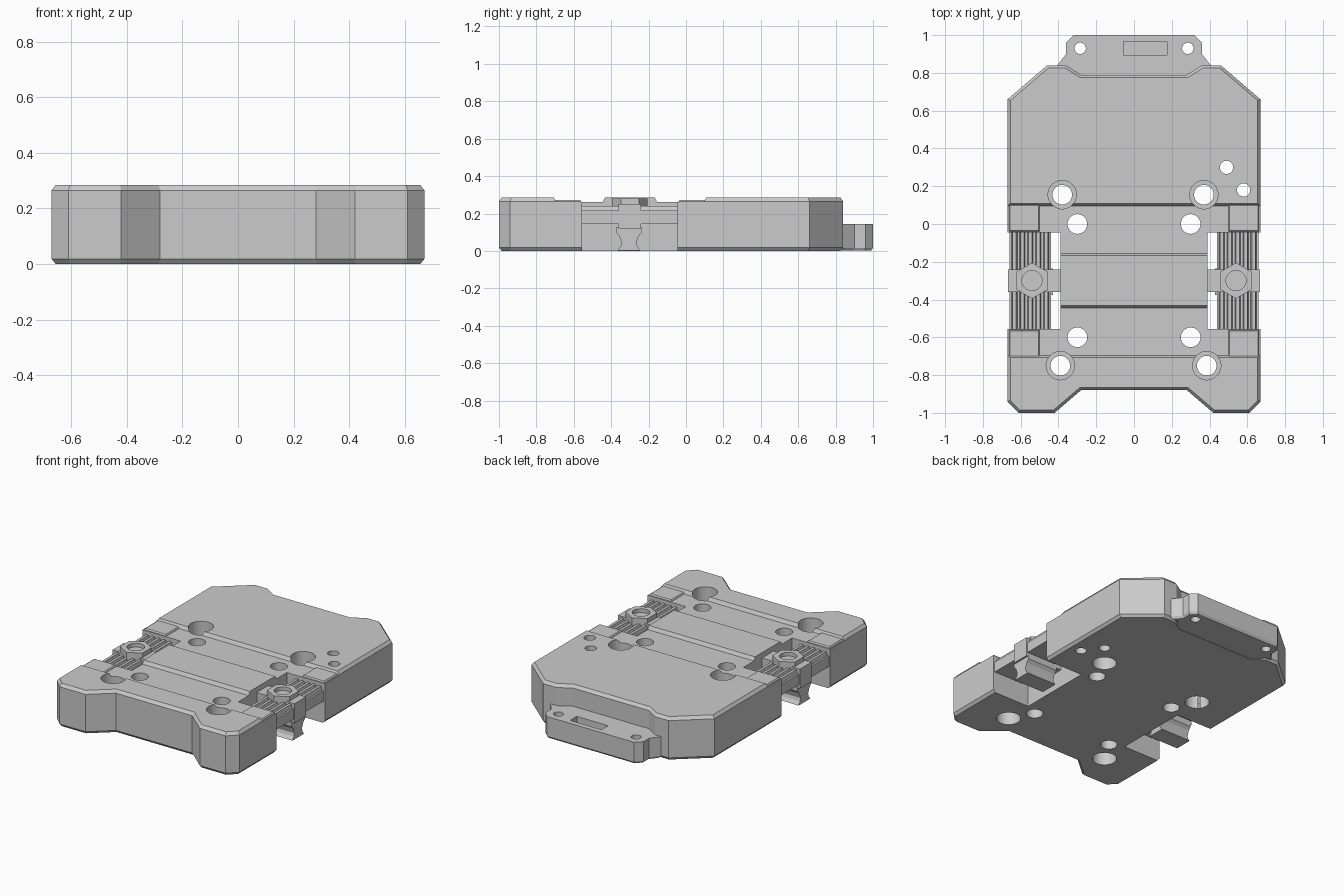
import bpy, bmesh, math

old = bpy.data.objects.get("Cube")
if old:
    bpy.data.objects.remove(old, do_unlink=True)

grey = bpy.data.materials.new("plain_grey")
grey.use_nodes = True
grey.diffuse_color = (0.6, 0.6, 0.6, 1)
grey.node_tree.nodes["Principled BSDF"].inputs["Base Color"].default_value = (0.6, 0.6, 0.6, 1)


def prism(name, points, axis, lo, hi, top_cut=None, bottom_cut=None):
    """Extrude a flat outline along an axis; cuts are (inset, height) chamfers."""
    place = {"x": lambda a, b, t: (t, a, b),
             "y": lambda a, b, t: (a, t, b),
             "z": lambda a, b, t: (a, b, t)}[axis]
    bm = bmesh.new()
    low = lo + (bottom_cut[1] if bottom_cut else 0)
    high = hi - (top_cut[1] if top_cut else 0)
    rings = [[bm.verts.new(place(a, b, t)) for a, b in points] for t in (low, high)]
    caps = [bm.faces.new(ring) for ring in rings]
    n = len(points)
    for i in range(n):
        j = (i + 1) % n
        bm.faces.new((rings[0][i], rings[0][j], rings[1][j], rings[1][i]))
    bmesh.ops.recalc_face_normals(bm, faces=bm.faces)
    for cap, cut in zip(caps, (bottom_cut, top_cut)):
        if cut:
            bmesh.ops.inset_region(bm, faces=[cap], thickness=cut[0], depth=cut[1],
                                   use_boundary=True, use_even_offset=True)
    mesh = bpy.data.meshes.new(name)
    bm.to_mesh(mesh)
    bm.free()
    mesh.materials.append(grey)
    ob = bpy.data.objects.new(name, mesh)
    bpy.context.collection.objects.link(ob)
    return ob


def box(name, x0, x1, y0, y1, z0, z1):
    return prism(name, [(x0, y0), (x1, y0), (x1, y1), (x0, y1)], "z", z0, z1)


def disc(name, x, y, r, z0, z1, sides=40):
    step = 2 * math.pi / sides
    ring = [(x + r * math.sin(i * step), y + r * math.cos(i * step)) for i in range(sides)]
    return prism(name, ring, "z", z0, z1)


def cut(target, cutter):
    mod = target.modifiers.new("cut", "BOOLEAN")
    mod.operation = "DIFFERENCE"
    mod.solver = "EXACT"
    mod.object = cutter
    bpy.context.view_layer.objects.active = target
    bpy.ops.object.modifier_apply(modifier=mod.name)
    bpy.data.objects.remove(cutter, do_unlink=True)


def mirrored(half):
    return half + [(-x, y) for x, y in reversed(half)]


H = 0.285
parts = []

# Main body with chamfered rims
half = [(0.28, -0.88), (0.42, -1.0), (0.61, -1.0), (0.67, -0.94), (0.67, 0.66),
        (0.46, 0.84), (0.36, 0.84), (0.28, 0.79)]
body = prism("body", mirrored(half), "z", 0, H, (0.015, 0.02), (0.015, 0.018))
parts.append(body)

# Shallow cross channels on the top, either side of a raised strip
for y0, y1 in ((-0.71, -0.43), (-0.17, 0.11)):
    cut(body, prism("channel_cutter", [(y0, 0.29), (y0 + 0.015, 0.262),
                                       (y1 - 0.015, 0.262), (y1, 0.29)], "x", -1, 1))

# Side pockets
for s in (-1, 1):
    x0, x1 = sorted((s * 0.39, s * 0.8))
    cut(body, box("pocket_cutter", x0, x1, -0.555, -0.045, -0.1, 0.4))

# Counterbored mounting holes
for x, y in ((-0.38, 0.155), (0.37, 0.155), (-0.39, -0.75), (0.385, -0.75)):
    cut(body, disc("hole_cutter", x, y, 0.052, -0.1, 0.4))
    cut(body, disc("upper_bore_cutter", x, y, 0.075, 0.17, 0.4))
    cut(body, disc("lower_bore_cutter", x, y, 0.075, -0.1, 0.1))

# Plain through holes
plain = [(s * 0.3, y, 0.052) for s in (-1, 1) for y in (0.0, -0.6)]
for x, y, r in plain + [(0.49, 0.3, 0.035), (0.58, 0.18, 0.035)]:
    cut(body, disc("hole_cutter", x, y, r, -0.1, 0.4))

# Rear tab with two holes and a blind slot
tab_half = [(0.3, 0.76), (0.36, 0.835), (0.41, 0.835), (0.36, 0.9), (0.36, 0.96), (0.32, 1.0)]
tab = prism("rear_tab", mirrored(tab_half), "z", 0.002, 0.145, None, (0.01, 0.015))
for s in (-1, 1):
    cut(tab, disc("hole_cutter", s * 0.285, 0.93, 0.03, -0.1, 0.3))
cut(tab, box("slot_cutter", -0.055, 0.175, 0.895, 0.965, 0.06, 0.3))
parts.append(tab)

# Clamp assembly on each side
for s, side in ((1, "left"), (-1, "right")):
    def span(a, b):
        return sorted((s * a, s * b))

    # Ribbed rail running front to back
    ribs = [(s * 0.44, 0.145), (s * 0.44, 0.215)]
    for i in range(5):
        x = 0.45 + i * 0.042
        ribs += [(s * x, 0.215), (s * (x + 0.006), 0.24),
                 (s * (x + 0.024), 0.24), (s * (x + 0.03), 0.215)]
    ribs += [(s * 0.66, 0.215), (s * 0.66, 0.145)]
    parts.append(prism(side + "_ribbed_rail", ribs, "y", -0.557, -0.043))

    # Cross bracket and hexagonal boss
    x0, x1 = span(0.385, 0.668)
    parts.append(box(side + "_bracket", x0, x1, -0.36, -0.24, 0.12, 0.25))
    boss = disc(side + "_hex_boss", s * 0.54, -0.3, 0.095, 0.2, 0.28, 6)
    cut(boss, disc("socket_cutter", s * 0.54, -0.3, 0.053, 0.255, 0.3))
    parts.append(boss)

    # Waisted clamp foot under the bracket
    foot = [(0.07, 0.125), (0.07, 0.1), (0.052, 0.08), (0.04, 0.045), (0.045, 0.025), (0.06, 0.003)]
    outline = [(y - 0.305, z) for y, z in mirrored(foot)]
    x0, x1 = span(0.43, 0.655)
    parts.append(prism(side + "_clamp_foot", outline, "x", x0, x1))

    # Raised end pads
    x0, x1 = span(0.5, 0.662)
    for end, y0, y1 in (("rear", -0.04, 0.105), ("front", -0.705, -0.56)):
        parts.append(prism(f"{side}_{end}_pad", [(x0, y0), (x1, y0), (x1, y1), (x0, y1)],
                           "z", 0.2, 0.272, (0.006, 0.008)))

# Soft shading on round walls only
bpy.ops.object.select_all(action="DESELECT")
for ob in parts:
    ob.select_set(True)
bpy.context.view_layer.objects.active = body
bpy.ops.object.shade_smooth_by_angle(angle=math.radians(20))
